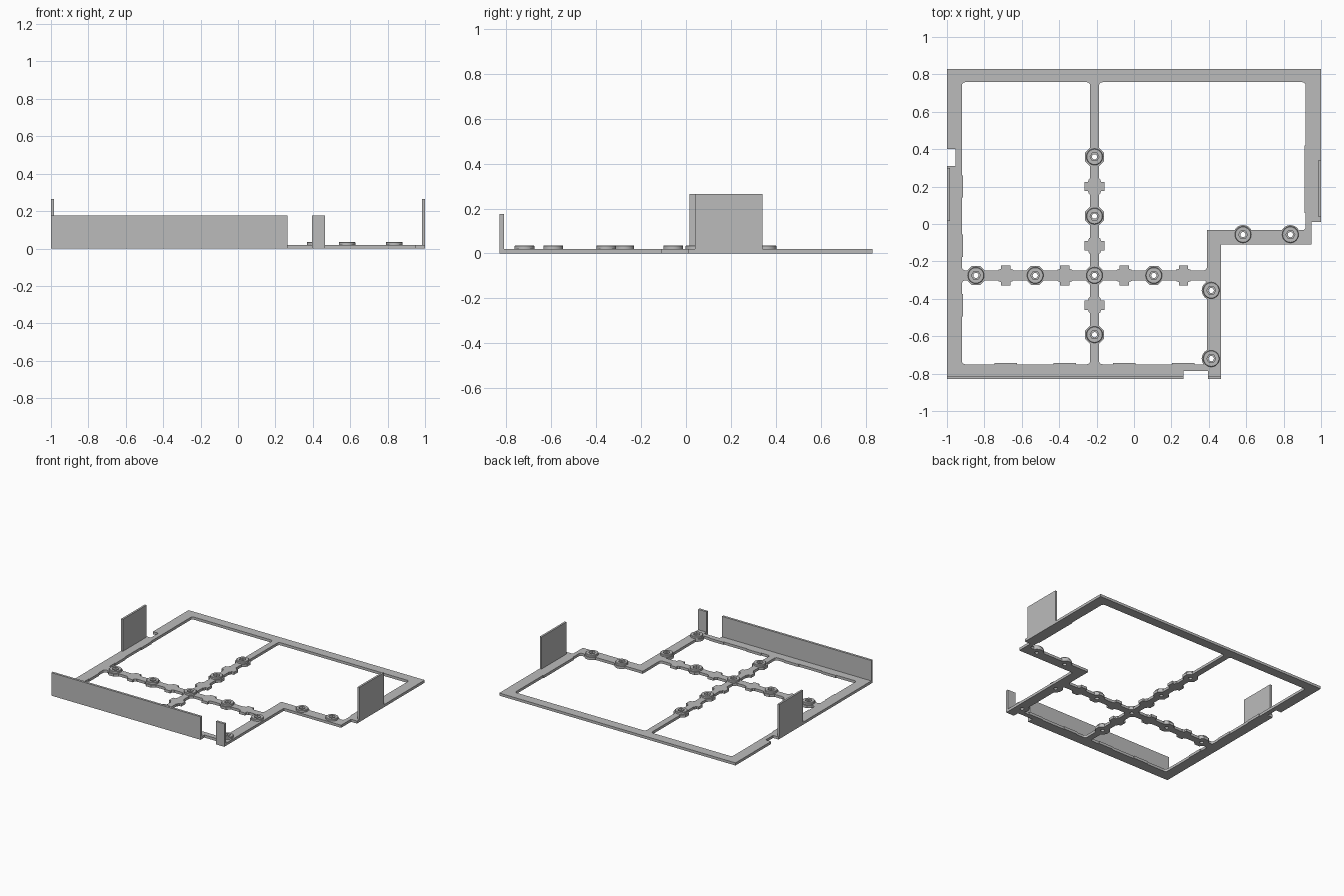
import bpy, bmesh, math

if "Cube" in bpy.data.objects:
    bpy.data.objects.remove(bpy.data.objects["Cube"])

T = 0.02          # plate thickness
BOSS_TOP = 0.036
PITCH = 0.317     # spacing of the connector grid
CX, CY = -0.211, -0.275   # crossing of the two bars

grey = bpy.data.materials.new("plain grey")
grey.use_nodes = True
grey.diffuse_color = (0.5, 0.5, 0.5, 1)
grey.node_tree.nodes["Principled BSDF"].inputs["Base Color"].default_value = (0.5, 0.5, 0.5, 1)


def prism(bm, pts, z0, z1, corner=0):
    """Extrude a flat outline, optionally rounding its outer corners."""
    part = bmesh.new()
    face = part.faces.new([part.verts.new((x, y, z0)) for x, y in pts])
    ext = bmesh.ops.extrude_face_region(part, geom=[face])["geom"]
    for v in ext:
        if isinstance(v, bmesh.types.BMVert):
            v.co.z = z1
    bmesh.ops.recalc_face_normals(part, faces=part.faces)
    if corner:
        edges = [e for e in part.edges if e.is_convex
                 and abs(e.verts[0].co.z - e.verts[1].co.z) > 0.001]
        bmesh.ops.bevel(part, geom=edges, offset=corner, segments=4,
                        profile=0.5, affect='EDGES')
    tmp = bpy.data.meshes.new("tmp")
    part.to_mesh(tmp)
    part.free()
    bm.from_mesh(tmp)
    bpy.data.meshes.remove(tmp)


def finish(bm, name):
    me = bpy.data.meshes.new(name)
    bm.to_mesh(me)
    bm.free()
    me.materials.append(grey)
    ob = bpy.data.objects.new(name, me)
    bpy.context.collection.objects.link(ob)
    return ob


def cut(ob, cutter):
    mod = ob.modifiers.new("cut", 'BOOLEAN')
    mod.operation, mod.solver, mod.object = 'DIFFERENCE', 'EXACT', cutter
    mod.use_self = True
    bpy.context.view_layer.objects.active = ob
    bpy.ops.object.modifier_apply(modifier=mod.name)
    bpy.data.objects.remove(cutter)


def rect(x0, x1, y0, y1):
    return [(x0, y0), (x1, y0), (x1, y1), (x0, y1)]


def ngon(x, y, r, n, turn=0.0):
    return [(x + r * math.cos(turn + math.tau * i / n),
             y + r * math.sin(turn + math.tau * i / n)) for i in range(n)]


def tab(x, y, along_x):
    """Connector tab crossing a bar: wide at the bar, narrow at its ends."""
    half = [(0.044, 0.022), (0.040, 0.030), (0.025, 0.035), (0.025, 0.053)]
    pts = half + [(-u, v) for u, v in reversed(half)]
    pts += [(-u, -v) for u, v in pts]
    return [(x + u, y + v) if along_x else (x + v, y + u) for u, v in pts]


# Connector positions
bar_bosses = [(CX + i * PITCH, CY) for i in (-2, -1, 0, 1)]
bar_bosses += [(CX, CY + i * PITCH) for i in (-1, 1, 2)]
edge_bosses = [(0.413, -0.355), (0.413, -0.72), (0.583, -0.057), (0.836, -0.057)]
bosses = bar_bosses + edge_bosses

# Stepped plate outline with its two notches
plate_bm = bmesh.new()
prism(plate_bm, [(-1, -0.83), (0.265, -0.83), (0.265, -0.785), (0.395, -0.785),
                 (0.395, -0.83), (0.465, -0.83), (0.465, -0.11), (0.95, -0.11),
                 (0.95, 0.01), (1, 0.01), (1, 0.83), (-1, 0.83), (-1, 0.40),
                 (-0.955, 0.40), (-0.955, 0.31), (-1, 0.31)], 0, T)
plate = finish(plate_bm, "base_frame")

# Four openings, leaving the crossed bars
win_bm = bmesh.new()
L, R, B, TOP = -0.92, 0.39, -0.75, 0.758
x0, x1, y0, y1 = -0.235, -0.187, -0.302, -0.248
for outline in (rect(L, x0, y1, TOP), rect(L, x0, B, y0), rect(x1, R, B, y0),
                [(x1, y1), (R, y1), (R, -0.033), (0.918, -0.033),
                 (0.918, TOP), (x1, TOP)]):
    prism(win_bm, outline, -0.1, 0.1, 0.018)
windows = finish(win_bm, "window_cutter")

# Pads, tabs and shallow edge steps stay solid inside the openings
pads_bm = bmesh.new()
for x, y in bar_bosses:
    prism(pads_bm, ngon(x, y, 0.056, 8, math.pi / 8), -0.2, 0.2)
for x, y in edge_bosses:
    prism(pads_bm, ngon(x, y, 0.051, 32), -0.2, 0.2)
for i in (-1.5, -0.5, 0.5, 1.5):
    prism(pads_bm, tab(CX + i * PITCH, CY, True), -0.2, 0.2)
for i in (-0.5, 0.5, 1.5):
    prism(pads_bm, tab(CX, CY + i * PITCH, False), -0.2, 0.2)
for i in (-1.5, -0.5, 0.5, 1.5):
    x = CX + i * PITCH
    prism(pads_bm, rect(x - 0.06, x + 0.06, B - 0.02, B + 0.006), -0.2, 0.2)
for i in (-0.5, 0.5, 1.5):
    y = CY + i * PITCH
    prism(pads_bm, rect(L - 0.02, L + 0.005, y - 0.06, y + 0.06), -0.2, 0.2)
prism(pads_bm, rect(0.912, 0.94, 0.06, 0.42), -0.2, 0.2)
cut(windows, finish(pads_bm, "pad_keeper"))
cut(plate, windows)

# Screw holes through the plate
hole_bm = bmesh.new()
for x, y in bosses:
    prism(hole_bm, ngon(x, y, 0.014, 16), -0.1, 0.1)
cut(plate, finish(hole_bm, "hole_cutter"))

# Raised round bosses with hexagonal nut pockets
for n, (x, y) in enumerate(bosses):
    bm = bmesh.new()
    rings = []
    for radius, sides, z in ((0.044, 24, T), (0.044, 24, BOSS_TOP - 0.003),
                             (0.041, 24, BOSS_TOP), (0.024, 6, BOSS_TOP),
                             (0.024, 6, T)):
        pts = []
        hexagon = ngon(x, y, radius, 6)
        for i in range(24):
            if sides == 6:
                a, b, t = hexagon[i // 4], hexagon[(i // 4 + 1) % 6], i % 4 / 4
                p = (a[0] + (b[0] - a[0]) * t, a[1] + (b[1] - a[1]) * t)
            else:
                p = ngon(x, y, radius, 24)[i]
            pts.append(bm.verts.new((*p, z)))
        rings.append(pts)
    for lower, upper in zip(rings, rings[1:] + rings[:1]):
        for i in range(24):
            j = (i + 1) % 24
            bm.faces.new((lower[i], lower[j], upper[j], upper[i]))
    bmesh.ops.recalc_face_normals(bm, faces=bm.faces)
    boss = finish(bm, f"nut_boss_{n + 1}")
    bpy.ops.object.select_all(action='DESELECT')
    boss.select_set(True)
    bpy.context.view_layer.objects.active = boss
    bpy.ops.object.shade_smooth_by_angle(angle=math.radians(30))

# Upright thin panels on the rim
for name, outline, height in (
        ("front_wall", rect(-1, 0.265, -0.83, -0.812), 0.176),
        ("front_post", rect(0.395, 0.465, -0.83, -0.812), 0.176),
        ("left_panel", rect(0.985, 1, 0.04, 0.34), 0.265),
        ("right_panel", rect(-1, -0.985, 0.015, 0.30), 0.265)):
    bm = bmesh.new()
    prism(bm, outline, T, height)
    finish(bm, name)
